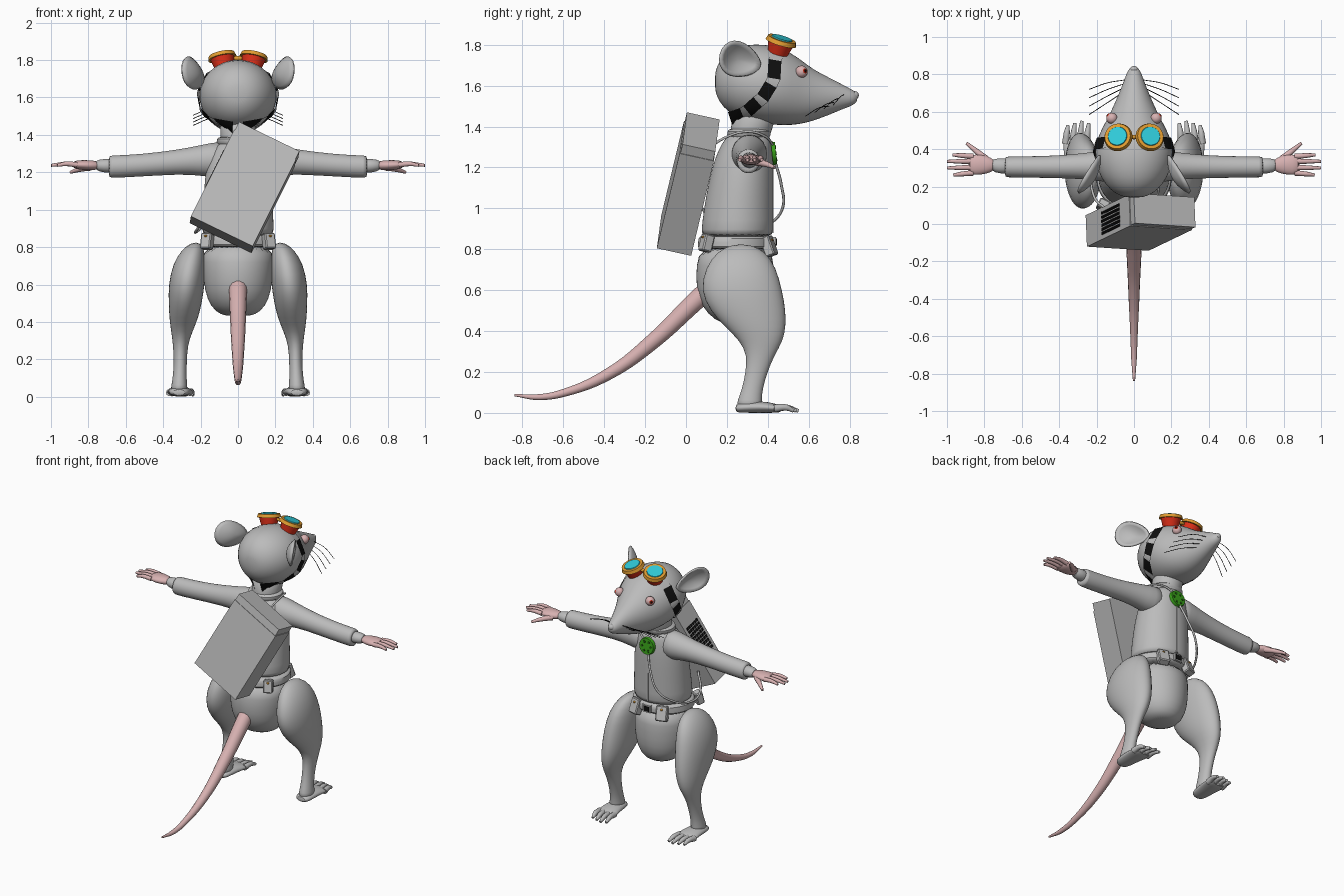
import bpy, bmesh, math
from mathutils import Vector, Matrix

if "Cube" in bpy.data.objects:
    bpy.data.objects.remove(bpy.data.objects["Cube"])


def material(name, r, g, b):
    m = bpy.data.materials.new(name)
    m.use_nodes = True
    m.diffuse_color = (r, g, b, 1)
    m.node_tree.nodes["Principled BSDF"].inputs["Base Color"].default_value = (r, g, b, 1)
    return m


GREY = material("grey", 0.5, 0.5, 0.5)
PINK = material("pink_skin", 0.68, 0.44, 0.44)
BLACK = material("black", 0.005, 0.005, 0.005)
RED = material("red", 0.75, 0.03, 0.01)
ORANGE = material("orange", 0.75, 0.33, 0.03)
CYAN = material("cyan_glass", 0.03, 0.6, 0.7)
GREEN = material("green", 0.04, 0.35, 0.01)
DARK_GREEN = material("dark_green", 0.015, 0.12, 0.005)


def finish(name, bm, mats, smooth=True, subsurf=0):
    bmesh.ops.recalc_face_normals(bm, faces=bm.faces)
    me = bpy.data.meshes.new(name)
    bm.to_mesh(me)
    bm.free()
    ob = bpy.data.objects.new(name, me)
    bpy.context.collection.objects.link(ob)
    for m in mats:
        me.materials.append(m)
    if smooth:
        bpy.ops.object.select_all(action='DESELECT')
        ob.select_set(True)
        bpy.context.view_layer.objects.active = ob
        bpy.ops.object.shade_smooth_by_angle(angle=math.radians(45))
    if subsurf:
        ob.modifiers.new("soft", 'SUBSURF').levels = subsurf
        ob.modifiers["soft"].render_levels = subsurf
    return ob


def loft(name, axis, rows, mat, side=1, n=20, subsurf=1):
    """Elliptical rings along an axis; row = (position, centre 1, centre 2, radius 1, radius 2)."""
    bm = bmesh.new()
    rings = []
    for t, c1, c2, r1, r2 in rows:
        ring = []
        for i in range(n):
            a = math.tau * i / n
            co = [c1 + r1 * math.cos(a), c2 + r2 * math.sin(a)]
            co.insert("xyz".index(axis), t)
            co[0] *= side
            ring.append(bm.verts.new(co))
        rings.append(ring)
    for p, q in zip(rings, rings[1:]):
        for i in range(n):
            bm.faces.new((p[i], p[(i + 1) % n], q[(i + 1) % n], q[i]))
    bm.faces.new(rings[0])
    bm.faces.new(rings[-1])
    return finish(name, bm, [mat], subsurf=subsurf)


def tube(name, pts, radii, mat, side=1, res=3):
    cu = bpy.data.curves.new(name, 'CURVE')
    cu.dimensions = '3D'
    cu.bevel_depth = 1
    cu.bevel_resolution = res
    cu.resolution_u = 6
    cu.use_fill_caps = True
    sp = cu.splines.new('BEZIER')
    sp.bezier_points.add(len(pts) - 1)
    for i, (bp, p) in enumerate(zip(sp.bezier_points, pts)):
        bp.co = (p[0] * side, p[1], p[2])
        bp.handle_left_type = bp.handle_right_type = 'AUTO'
        bp.radius = radii[min(i, len(radii) - 1)]
    ob = bpy.data.objects.new(name, cu)
    bpy.context.collection.objects.link(ob)
    cu.materials.append(mat)
    bpy.ops.object.select_all(action='DESELECT')
    ob.select_set(True)
    bpy.context.view_layer.objects.active = ob
    bpy.ops.object.convert(target='MESH')
    bpy.ops.object.shade_smooth_by_angle(angle=math.radians(50))


def ball(name, c, r, mat):
    bm = bmesh.new()
    bmesh.ops.create_uvsphere(bm, u_segments=20, v_segments=12, radius=1)
    bmesh.ops.transform(bm, matrix=Matrix.Translation(c) @ Matrix.Diagonal((*r, 1)), verts=bm.verts)
    finish(name, bm, [mat])


def disc(name, c, axis, r1, r2, depth, mat, n=28):
    bm = bmesh.new()
    bmesh.ops.create_cone(bm, cap_ends=True, segments=n, radius1=r1, radius2=r2, depth=depth)
    rot = Vector(axis).to_track_quat('Z', 'Y').to_matrix().to_4x4()
    bmesh.ops.transform(bm, matrix=Matrix.Translation(c) @ rot, verts=bm.verts)
    finish(name, bm, [mat])


def box(name, c, size, mat, rot=Matrix.Identity(4), bevel=0.0):
    bm = bmesh.new()
    bmesh.ops.create_cube(bm, size=1)
    bmesh.ops.transform(bm, matrix=Matrix.Translation(c) @ rot @ Matrix.Diagonal((*size, 1)), verts=bm.verts)
    if bevel:
        bmesh.ops.bevel(bm, geom=bm.edges[:], offset=bevel, segments=1, affect='EDGES')
    finish(name, bm, [mat], smooth=False)


# head and neck
HEAD = [(.14, 0, 1.62, .04, .04), (.16, 0, 1.62, .1, .1), (.21, 0, 1.62, .155, .155),
        (.29, 0, 1.615, .2, .188), (.39, 0, 1.607, .215, .198), (.48, 0, 1.592, .19, .188),
        (.55, 0, 1.573, .15, .165), (.62, 0, 1.553, .115, .127), (.7, 0, 1.548, .08, .092),
        (.77, 0, 1.545, .052, .058), (.82, 0, 1.54, .035, .036), (.84, 0, 1.545, .016, .018)]
loft("head", "y", HEAD, GREY, n=24)
loft("neck", "z", [(1.28, 0, .3, .1, .1), (1.4, 0, .32, .09, .1), (1.5, 0, .35, .11, .12)], GREY)
ball("nose", (0, .825, 1.553), (.022, .02, .02), GREY)


def head_x(y, z):
    for p, q in zip(HEAD, HEAD[1:]):
        if p[0] <= y <= q[0]:
            c, w, h = (p[k] + (q[k] - p[k]) * (y - p[0]) / (q[0] - p[0]) for k in (2, 3, 4))
            return w * math.sqrt(max(0.02, 1 - ((z - c) / h) ** 2))
    return 0.02


# checkered goggle strap hugging each side of the head
STRAP = [(.455, 1.775), (.435, 1.725), (.43, 1.635), (.415, 1.605), (.375, 1.54),
         (.35, 1.52), (.3, 1.475), (.275, 1.46), (.215, 1.44)]
for s in (-1, 1):
    bm = bmesh.new()
    rows = []
    for i, p in enumerate(STRAP):
        d = Vector(STRAP[min(i + 1, 8)]) - Vector(STRAP[max(i - 1, 0)])
        nrm = Vector((-d.y, d.x)).normalized() * 0.032
        row = []
        for k in (-1, -.33, .33, 1):
            y, z = Vector(p) + nrm * k
            row.append(bm.verts.new((s * (head_x(y, z) + .006), y, z)))
        rows.append(row)
    for i, (a, b) in enumerate(zip(rows, rows[1:])):
        for k in range(3):
            bm.faces.new((a[k], a[k + 1], b[k + 1], b[k])).material_index = i % 2
    finish("goggle_strap", bm, [GREY, BLACK])

    # cupped ear, its rim leaning back and outward
    t, up = Vector((.5 * s, -.85, .25)).normalized(), Vector((0, .25, .97))
    out = Vector((.85 * s, .5, -.12)).normalized()
    c = Vector((.238 * s, .265, 1.725))
    bm = bmesh.new()
    prev = [bm.verts.new(c - out * .04)] * 24
    for k in range(1, 6):
        u = k / 5
        ring = []
        for i in range(24):
            a = math.tau * i / 24
            taper = 1 + .25 * math.cos(a)
            ring.append(bm.verts.new(c + t * .12 * u * math.cos(a) + up * .085 * u * taper * math.sin(a)
                                     - out * .04 * (1 - u * u)))
        for i in range(24):
            j = (i + 1) % 24
            bm.faces.new((prev[i], prev[j], ring[j], ring[i]) if k > 1 else (prev[0], ring[j], ring[i]))
        prev = ring
    ear = finish("ear", bm, [GREY])
    ear.modifiers.new("thick", 'SOLIDIFY').thickness = .012

    # eye with a red iris
    e = Vector((.118 * s, .565, 1.668))
    look = Vector((.75 * s, .6, .15)).normalized()
    ball("eye", e, (.03, .03, .03), PINK)
    disc("iris", e + look * .0275, look, .015, .009, .006, RED, 16)
    disc("pupil", e + look * .031, look, .006, .005, .003, BLACK, 12)

    # goggle cup, rim and lens
    ax = Vector((.2 * s, .28, .94)).normalized()
    g = Vector((.085 * s, .465, 1.815))
    disc("goggle_cup", g - ax * .03, ax, .05, .066, .06, RED)
    disc("goggle_rim", g + ax * .005, ax, .077, .07, .022, ORANGE)
    disc("goggle_lens", g + ax * .018, ax, .053, .05, .006, CYAN)

    # whiskers
    for k in range(4):
        z = 1.555 - .018 * k
        tube("whisker", [(.05, .77 - .02 * k, z), (.14, .755 - .035 * k, z - .01),
                         (.24, .72 - .045 * k, z - .05)], [.002], BLACK, s, 0)

    # sleeve, wrist, palm, fingers
    loft("sleeve", "x", [(.06, .31, 1.27, .09, .1), (.14, .31, 1.265, .09, .095), (.25, .31, 1.262, .07, .072),
                         (.42, .305, 1.245, .06, .062), (.6, .305, 1.232, .057, .06),
                         (.685, .305, 1.23, .057, .061), (.69, .305, 1.23, .05, .054)], GREY, s)
    loft("wrist", "x", [(.66, .31, 1.235, .045, .042), (.72, .31, 1.235, .04, .036),
                        (.765, .315, 1.237, .034, .028)], GREY, s)
    loft("palm", "x", [(.74, .315, 1.237, .028, .022), (.79, .317, 1.237, .05, .028),
                       (.85, .317, 1.24, .058, .026), (.885, .317, 1.24, .045, .018)], PINK, s)
    for y0, y1, tip in ((.362, .37, .97), (.335, .335, 1.0), (.302, .3, .998), (.273, .262, .965)):
        tube("finger", [(.86, y0, 1.24), (.92, (y0 + y1) / 2, 1.245), (tip, y1, 1.237)],
             [.015, .013, .008], PINK, s)
    tube("thumb", [(.79, .345, 1.228), (.85, .395, 1.215), (.895, .432, 1.2)], [.02, .014, .008], PINK, s)

    # leg, foot, toes
    loft("leg", "z", [(.825, .225, .27, .02, .04), (.79, .24, .27, .06, .12), (.71, .26, .268, .09, .175),
                      (.6, .275, .27, .098, .203), (.5, .282, .302, .09, .188), (.42, .29, .34, .078, .15),
                      (.35, .3, .37, .058, .105), (.28, .308, .365, .04, .067), (.2, .308, .345, .035, .054),
                      (.12, .311, .325, .036, .05), (.06, .314, .31, .042, .06),
                      (.02, .315, .31, .05, .065)], GREY, s)
    loft("foot", "y", [(.24, .315, .022, .035, .018), (.27, .315, .026, .055, .026), (.36, .312, .03, .062, .03),
                       (.43, .308, .024, .072, .024), (.47, .306, .018, .07, .016)], GREY, s)
    for k in range(4):
        x = .25 + .037 * k
        tube("toe", [(x + .004, .43, .022), (x - .002, .49, .026), (x - .008, .55 - .012 * abs(k - 1), .01)],
             [.02, .016, .009], GREY, s)

    # belt pouches front and back
    for c, tilt, sz in (((.1 * s, .405, .815), .35, (.075, .05, .1)), ((.165 * s, .1, .83), -.25, (.06, .05, .085))):
        turn = Matrix.Rotation(-.3 * s * (1 if c[1] > .2 else -1.5), 4, 'Z') @ Matrix.Rotation(tilt, 4, 'X')
        box("belt_pouch", c, sz, GREY, turn, .006)
        stud = Vector((0, sz[1] / 2 * (1 if tilt > 0 else -1), .025))
        disc("pouch_stud", Vector(c) + turn @ stud, turn @ stud * Vector((0, 1, 0)).length, .008, .008, .006, ORANGE, 10)

ball("goggle_bridge", (0, .465, 1.81), (.03, .012, .012), ORANGE)

# jacket, collar, belt, hips
loft("jacket", "z", [(.86, 0, .25, .19, .172), (.88, 0, .25, .193, .178), (1.0, 0, .257, .188, .17),
                     (1.12, 0, .268, .182, .16), (1.24, 0, .282, .17, .145), (1.32, 0, .298, .14, .122),
                     (1.37, 0, .308, .1, .1)], GREY, n=28)
loft("collar", "z", [(1.33, 0, .305, .125, .115), (1.385, 0, .31, .115, .108), (1.39, 0, .31, .1, .095)], GREY)
loft("belt", "z", [(.8, 0, .243, .198, .183), (.805, 0, .243, .204, .188), (.86, 0, .245, .2, .185),
                   (.865, 0, .245, .194, .18)], GREY, n=28)
box("jacket_seam", (0, .425, 1.06), (.012, .008, .36), GREY)
box("belt_buckle", (0, .43, .835), (.06, .02, .05), GREY)
box("buckle_inset", (0, .44, .835), (.04, .008, .033), BLACK)
loft("hips", "z", [(.43, 0, .27, .06, .06), (.45, 0, .262, .12, .12), (.52, 0, .247, .168, .175),
                   (.62, 0, .24, .186, .193), (.72, 0, .24, .19, .19), (.82, 0, .243, .188, .178)], GREY, n=28)

# tail
tube("tail", [(0, .14, .63), (0, .05, .55), (0, -.15, .36), (0, -.37, .195), (0, -.59, .1), (0, -.72, .077),
              (0, -.838, .087)], [.05, .048, .04, .03, .02, .015, .006], PINK, res=5)

# slung backpack with a side grille
u = Vector((.25, .12, .5)).normalized()
n = Vector((-.04, .975, -.215)).normalized()
w = n.cross(u).normalized()
n = u.cross(w)
frame = Matrix((w, n, u)).transposed().to_4x4()
centre = Vector((.037, .013, 1.12))
box("backpack", centre - u * .025, (.368, .172, .53), GREY, frame)
box("backpack_lid", centre + u * .265, (.36, .164, .05), GREY, frame)
for i in range(6):
    for j in range(9):
        p = centre + w * -.185 + n * (-.055 + .022 * i) + u * (-.09 + .025 * j)
        box("grille_hole", p, (.006, .015, .018), BLACK, frame)

# chest valve and hoses
disc("chest_valve", (0, .43, 1.27), (0, 1, .1), .058, .054, .02, GREEN, 24)
for i in range(6):
    a = math.tau * i / 6
    disc("valve_hole", (.034 * math.cos(a), .441 - .0034 * math.sin(a), 1.27 + .034 * math.sin(a)), (0, 1, .1),
         .009, .009, .004, DARK_GREEN, 10)
tube("hose", [(-.01, .435, 1.23), (-.05, .465, 1.12), (-.11, .472, 1.0), (-.18, .4, .92), (-.225, .28, .88),
              (-.215, .15, .9), (-.15, .08, 1.0)], [.007], GREY)
tube("shoulder_hose", [(.02, .43, 1.3), (.09, .39, 1.35), (.13, .3, 1.375), (.13, .18, 1.34), (.12, .1, 1.28)],
     [.006], GREY)
